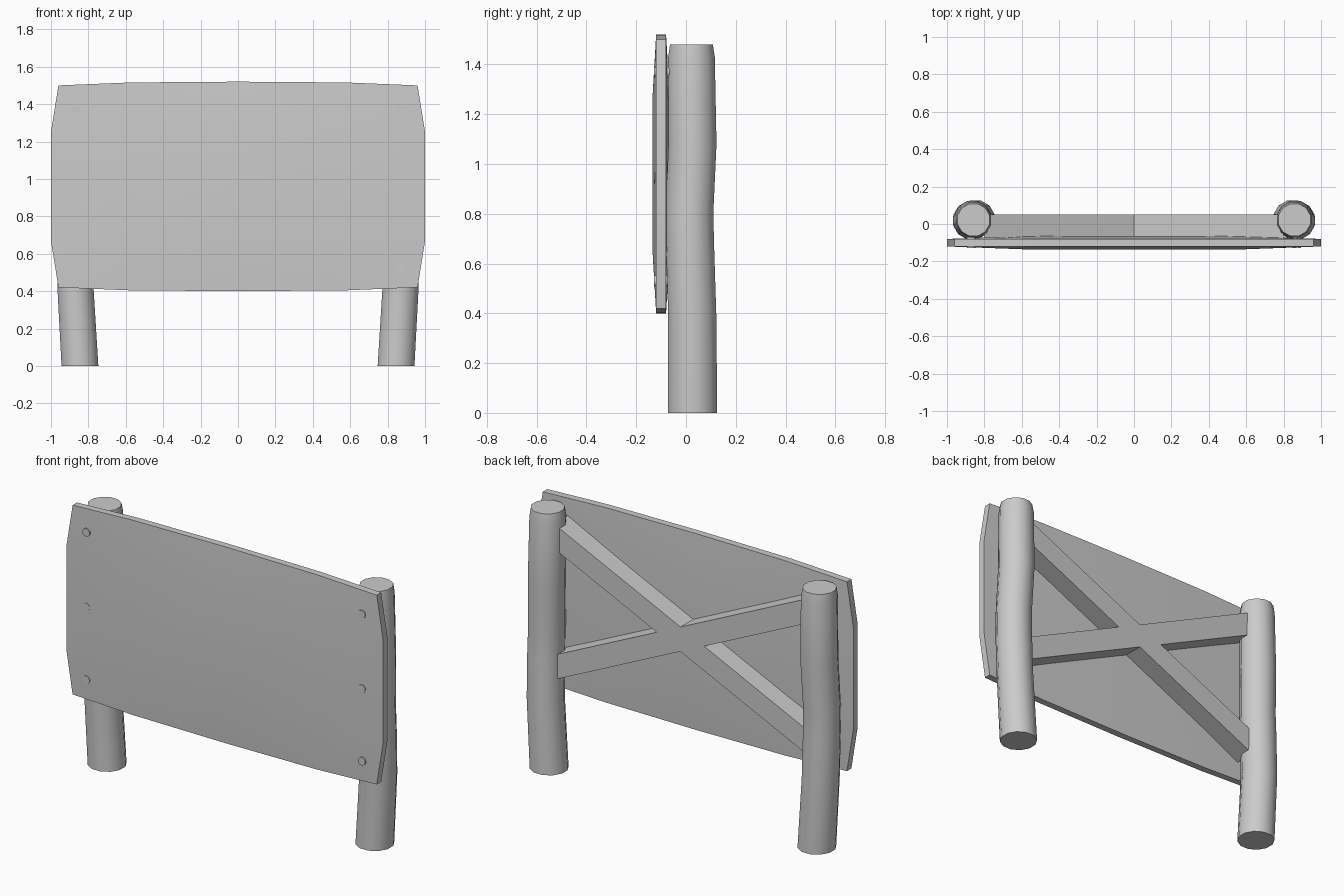
import bpy, bmesh, math
from mathutils import Vector, Matrix

cube = bpy.data.objects.get("Cube")
if cube:
    bpy.data.objects.remove(cube, do_unlink=True)

grey = bpy.data.materials.new("plain_grey")
grey.use_nodes = True
grey.diffuse_color = (0.6, 0.6, 0.6, 1)
grey.node_tree.nodes["Principled BSDF"].inputs["Base Color"].default_value = (0.6, 0.6, 0.6, 1)


def finish(name, bm, angle=None):
    bmesh.ops.recalc_face_normals(bm, faces=bm.faces)
    mesh = bpy.data.meshes.new(name)
    bm.to_mesh(mesh)
    bm.free()
    mesh.materials.append(grey)
    obj = bpy.data.objects.new(name, mesh)
    bpy.context.collection.objects.link(obj)
    if angle:
        bpy.ops.object.select_all(action='DESELECT')
        obj.select_set(True)
        bpy.context.view_layer.objects.active = obj
        bpy.ops.object.shade_smooth_by_angle(angle=math.radians(angle))
    return obj


# Crooked log posts: rings (x, y, z, radius), mirrored across x
RINGS = [(0.845, 0.027, 0, 0.102), (0.868, 0.025, 0.4, 0.1), (0.87, 0.017, 0.65, 0.1),
         (0.868, 0.014, 0.8, 0.099), (0.86, 0.026, 1.08, 0.1), (0.857, 0.022, 1.43, 0.097),
         (0.858, 0.022, 1.48, 0.089)]
SIDES = 12


def post(name, side):
    bm = bmesh.new()
    loops = []
    for x, y, z, r in RINGS:
        angles = [math.tau * (i + 0.5) / SIDES for i in range(SIDES)]
        loops.append([bm.verts.new((side * (x + r * math.cos(a)), y + r * math.sin(a), z))
                      for a in angles])
    for low, high in zip(loops, loops[1:]):
        for i in range(SIDES):
            j = (i + 1) % SIDES
            bm.faces.new((low[i], low[j], high[j], high[i]))
    bm.faces.new(loops[0])
    bm.faces.new(loops[-1])
    finish(name, bm, 40)


post("left_post", 1)
post("right_post", -1)

# Board: a slightly pillowed grid, front and back, with a barrel outline
COLUMNS = [-1, -0.6, 0, 0.6, 1]
ROWS = [(0, 0.96), (0.23, 1), (0.77, 1), (1, 0.96)]


def board_point(u, row, face):
    t, width = row
    crown = 0.02 * (1 - abs(u) ** 3)
    z = (0.42 - crown) + t * (1.08 + 2 * crown)
    edge = abs(u) == 1 or t in (0, 1)
    bulge = 0.02 if edge else 0.035
    return (u * width, -0.1 + face * bulge, z)


bm = bmesh.new()
grids = {}
for face in (-1, 1):
    grids[face] = [[bm.verts.new(board_point(u, row, face)) for u in COLUMNS] for row in ROWS]
    for a, b in zip(grids[face], grids[face][1:]):
        for i in range(len(COLUMNS) - 1):
            bm.faces.new((a[i], a[i + 1], b[i + 1], b[i]))


def rim(g):
    return (g[0] + [row[-1] for row in g[1:-1]] + g[-1][::-1]
            + [row[0] for row in g[-2:0:-1]])


front, back = rim(grids[-1]), rim(grids[1])
for i in range(len(front)):
    j = (i + 1) % len(front)
    bm.faces.new((front[i], front[j], back[j], back[i]))
finish("board", bm, 30)


# Crossed braces behind the board, running post to post
def brace(name, side):
    bm = bmesh.new()
    ends = [(-0.8, 0.59), (0.8, 1.34)]
    half = 0.07
    outline = [(ends[0][0], ends[0][1] - half), (ends[1][0], ends[1][1] - half),
               (ends[1][0], ends[1][1] + half), (ends[0][0], ends[0][1] + half)]
    face = bm.faces.new([bm.verts.new((side * x, -0.075, z)) for x, z in outline])
    grown = bmesh.ops.extrude_face_region(bm, geom=[face])["geom"]
    verts = [v for v in grown if isinstance(v, bmesh.types.BMVert)]
    bmesh.ops.translate(bm, verts=verts, vec=(0, 0.125, 0))
    finish(name, bm)


brace("rising_brace", -1)
brace("falling_brace", 1)

# Bolts pinning the board to the posts
for side, label in ((1, "left"), (-1, "right")):
    for z, level in ((0.53, "lower"), (0.945, "middle"), (1.37, "upper")):
        bm = bmesh.new()
        bmesh.ops.create_cone(bm, cap_ends=True, segments=10, radius1=0.023, radius2=0.023,
                              depth=0.066,
                              matrix=Matrix.Translation(Vector((side * 0.87, -0.095, z)))
                              @ Matrix.Rotation(math.pi / 2, 4, 'X'))
        finish(f"{label}_{level}_bolt", bm, 40)
